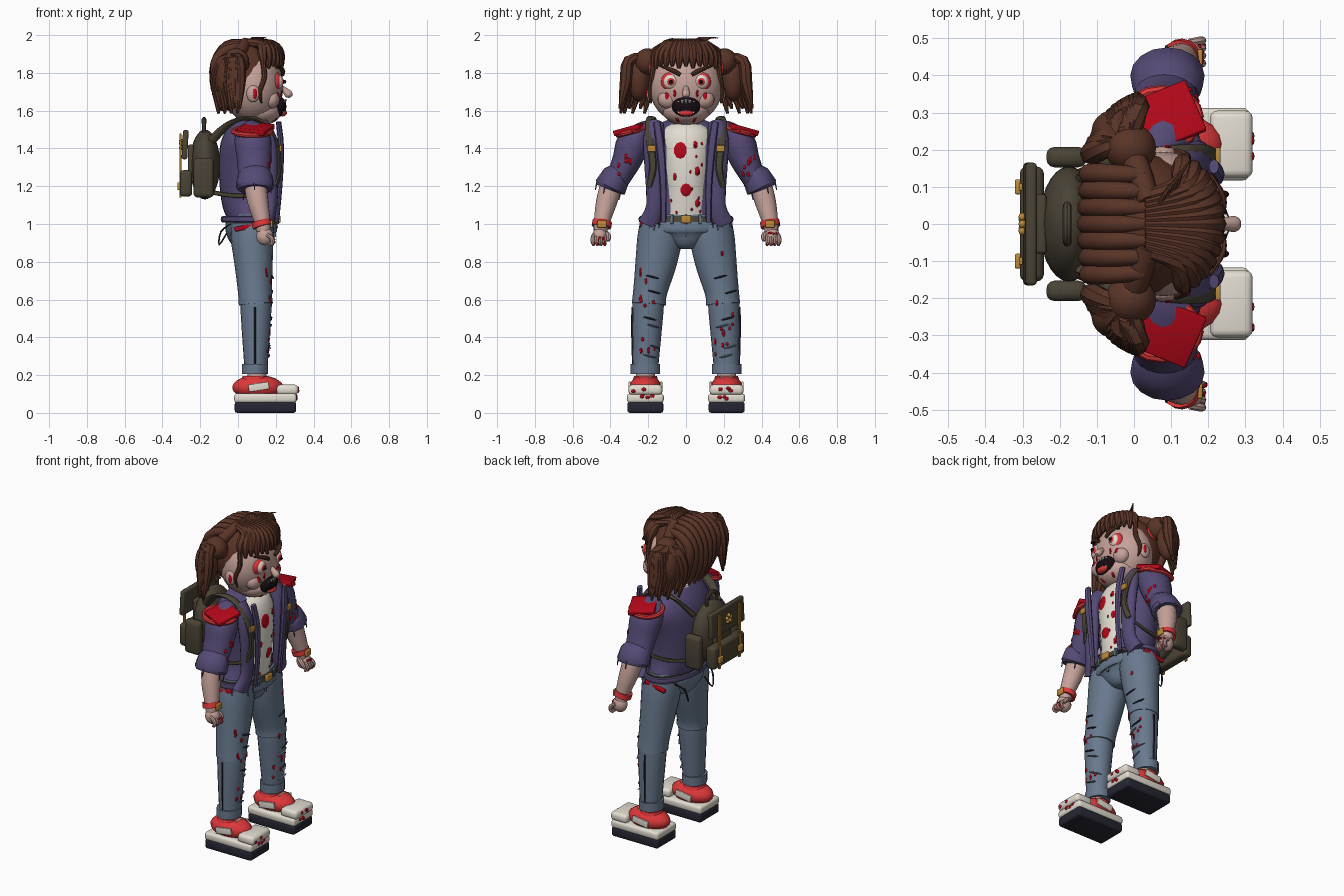
import bpy, bmesh, math, random
from mathutils import Vector, Matrix
random.seed(4)
HEX = dict(skin="c4a098", hair="5a372b", jacket="564b74", jeans="68788c", white="e2dcd0", red="dd3a3c",
           dark="2a2a36", pack="4c4538", gold="b9883c", blood="b0101f", black="1c1418")
MATS = {}
for k, h in HEX.items():
    m = bpy.data.materials.new(k)
    m.diffuse_color = [(int(h[i:i + 2], 16) / 255) ** 2.2 for i in (0, 2, 4)] + [1]
    MATS[k] = m


def finish(bm, name, col, angle=40):
    bmesh.ops.recalc_face_normals(bm, faces=bm.faces)
    me = bpy.data.meshes.new(name)
    bm.to_mesh(me)
    bm.free()
    for p in me.polygons:
        p.use_smooth = True
    me.set_sharp_from_angle(angle=math.radians(angle))
    me.materials.append(MATS[col])
    ob = bpy.data.objects.new(name, me)
    bpy.context.collection.objects.link(ob)
    return ob


def ball(name, c, r, col, rot=None, seg=20):
    bm = bmesh.new()
    M = Matrix.Translation(c) @ (rot or Matrix()) @ Matrix.Diagonal((*r, 1))
    bmesh.ops.create_uvsphere(bm, u_segments=seg, v_segments=seg * 2 // 3, radius=1, matrix=M)
    return finish(bm, name, col)


def box(name, c, size, col, bev=0.01, rot=None):
    bm = bmesh.new()
    bmesh.ops.create_cube(bm, size=1, matrix=Matrix.Diagonal((*size, 1)))
    if bev:
        bmesh.ops.bevel(bm, geom=bm.edges[:], offset=bev, segments=3, affect='EDGES', profile=0.5)
    bm.transform(Matrix.Translation(c) @ (rot or Matrix()))
    return finish(bm, name, col)


def loft(name, rows, col, hint=(1, 0, 0), seg=16, sub=3):
    """Elliptical sections along a path; row = x, y, z, radius along hint, radius across."""
    R = [list(r) + [r[3]] * (5 - len(r)) for r in rows]
    P = []
    for i in range(len(R) - 1):
        a, b, c, d = R[max(i - 1, 0)], R[i], R[i + 1], R[min(i + 2, len(R) - 1)]
        for j in range(sub):
            t = j / sub
            P.append([q + .5 * t * (s - p + t * (2 * p - 5 * q + 4 * s - u + t * (3 * (q - s) + u - p)))
                      for p, q, s, u in zip(a, b, c, d)])
    P.append(R[-1])
    bm, rings = bmesh.new(), []
    for i, p in enumerate(P):
        t = (Vector(P[min(i + 1, len(P) - 1)][:3]) - Vector(P[max(i - 1, 0)][:3])).normalized()
        h = Vector(hint)
        a = (h - t * h.dot(t)).normalized()
        b = t.cross(a)
        rings.append([bm.verts.new(Vector(p[:3]) + a * p[3] * math.cos(w) + b * p[4] * math.sin(w))
                      for w in (2 * math.pi * k / seg for k in range(seg))])
    for u, v in zip(rings, rings[1:]):
        for k in range(seg):
            bm.faces.new((u[k], u[k - 1], v[k - 1], v[k]))
    bm.faces.new(rings[0])
    bm.faces.new(rings[-1][::-1])
    return finish(bm, name, col)


def mark(name, y, z, w, h, col="blood", tilt=0, thick=.005):
    """Flat spot stuck onto the front surface."""
    hit, loc, nrm, *_ = bpy.context.scene.ray_cast(bpy.context.evaluated_depsgraph_get(), Vector((1, y, z)), Vector((-1, 0, 0)))
    if hit:
        rot = nrm.to_track_quat('X', 'Z').to_matrix().to_4x4() @ Matrix.Rotation(tilt, 4, 'X')
        ball(name, loc, (thick, w, h), col, rot, 8)


# torso, shirt, neck
loft("jacket_body", [(.065, 0, 1.03, .115, .22), (.06, 0, 1.06, .125, .205), (.05, 0, 1.14, .14, .185), (.045, 0, 1.3, .147, .205),
                     (.05, 0, 1.42, .142, .235), (.06, 0, 1.5, .11, .2), (.07, 0, 1.54, .08, .11)], "jacket", seg=28)
loft("shirt", [(.08, 0, 1.0, .11, .14), (.08, 0, 1.15, .13, .125), (.085, 0, 1.3, .135, .135), (.085, 0, 1.43, .125, .15),
               (.085, 0, 1.5, .1, .13), (.085, 0, 1.53, .07, .08)], "white", seg=24)
loft("shirt_collar", [(.102 * math.cos(a) + .09, .115 * math.sin(a), 1.5 - .05 * math.cos(a), .012)
                      for a in (math.pi * k / 8 for k in range(-8, 9))], "white", (0, 0, 1), 8, 2)
loft("neck", [(.08, 0, 1.46, .07), (.08, 0, 1.6, .07)], "skin")
# hips, belt, buckle
loft("hips", [(.08, 0, .87, .04, .04), (.08, 0, .89, .09, .09), (.07, 0, .94, .125, .19), (.07, 0, .98, .138, .222),
              (.07, 0, 1.05, .125, .215)], "jeans", seg=24)
loft("belt", [(.07, 0, 1.01, .142, .227), (.07, 0, 1.04, .138, .225)], "pack", seg=24, sub=1)
box("belt_buckle", (.215, 0, 1.025), (.02, .055, .04), "gold", .005)
box("zip_fly", (.195, 0, .965), (.012, .012, .07), "jeans", .003)
for k in range(-2, 3):
    box("belt_loop", (.21 - .011 * k * k, .075 * k, 1.025), (.016, .016, .05), "jeans" if k % 2 else "gold", .004)

for s in (-1, 1):
    # legs
    loft("thigh", [(.075, .135 * s, 1.0, .113, .11), (.075, .14 * s, .92, .113, .118), (.082, .158 * s, .8, .102, .11),
                   (.09, .19 * s, .64, .09, .09), (.094, .197 * s, .575, .09, .09)], "jeans", seg=20)
    loft("shin", [(.095, .2 * s, .6, .08, .08), (.095, .2 * s, .57, .083, .083), (.095, .207 * s, .42, .074, .077),
                  (.095, .215 * s, .22, .06, .066)], "jeans", seg=20)
    loft("trouser_cuff", [(.09, .215 * s, .205, .07, .078), (.09, .215 * s, .26, .07, .078)], "jeans", seg=16, sub=1)
    loft("ankle", [(.1, .215 * s, .16, .05), (.1, .215 * s, .22, .05)], "skin", seg=12, sub=1)
    loft("leg_seam", [(.09, .285 * s, .56, .005), (.09, .286 * s, .42, .005), (.09, .282 * s, .25, .004)], "dark", seg=6)
    # shoes
    box("shoe_outsole", (.145, .215 * s, .03), (.325, .19, .06), "dark", .014)
    box("shoe_midsole", (.145, .215 * s, .078), (.33, .195, .05), "white", .016)
    ball("shoe_upper", (.105, .215 * s, .135), (.135, .085, .065), "red")
    box("shoe_toe_cap", (.262, .215 * s, .122), (.115, .18, .055), "white", .02)
    loft("shoe_collar", [(.09, .215 * s, .17, .075, .068), (.09, .215 * s, .195, .066, .06)], "red")
    for q in (-1, 1):
        box("shoe_side_patch", (.11, (.215 + .084 * q) * s, .138), (.11, .012, .04), "white", .004, Matrix.Rotation(-.15, 4, 'Y'))
    for k in range(3):
        box("shoe_lace", (.16 + .02 * k, .215 * s, .19 - .012 * k), (.01, .07, .01), "white", .003)
    # arms
    loft("sleeve", [(.07, .2 * s, 1.5, .05), (.075, .235 * s, 1.49, .085, .05), (.08, .278 * s, 1.43, .098, .088),
                    (.085, .312 * s, 1.34, .09, .078), (.085, .35 * s, 1.26, .084, .066), (.09, .375 * s, 1.215, .08, .06)], "jacket", seg=20)
    loft("sleeve_cuff", [(.09, .352 * s, 1.262, .084, .066), (.09, .37 * s, 1.25, .095, .077), (.09, .4 * s, 1.195, .1, .085),
                         (.09, .405 * s, 1.182, .088, .074)], "jacket", seg=16, sub=1)
    for w in (-2.3, -.9, .4, 1.6):
        loft("cuff_thread", [(.09 + .09 * math.cos(w), (.4 + .07 * math.sin(w)) * s, 1.2 - .03 * math.sin(w) * -1, .005),
                             (.09 + .092 * math.cos(w), (.41 + .07 * math.sin(w)) * s, 1.15 + .03 * math.sin(w), .003)], "jacket", seg=6, sub=1)
    loft("forearm", [(.09, .39 * s, 1.22, .06), (.105, .42 * s, 1.12, .056), (.13, .446 * s, 1.01, .042), (.135, .453 * s, .96, .036)], "skin")
    loft("wristband", [(.122, .443 * s, 1.015, .052), (.13, .448 * s, .985, .052)], "red", sub=1)
    box("watch_face", (.178, .445 * s, 1.0), (.014, .05, .04), "gold", .005)
    ball("palm", (.142, .456 * s, .935), (.045, .04, .048), "skin")
    for k in range(4):
        y = (.428 + .02 * k) * s
        loft("finger", [(.15, y, .945, .011), (.178, y * 1.01, .925, .012), (.182, y * 1.01, .9, .011), (.165, y, .888, .006)], "skin", (0, 1, 0), 8)
        ball("fingernail", (.186, y * 1.01, .898 + .01 * (k % 2)), (.007, .008, .011), "red", seg=8)
    loft("thumb", [(.13, .425 * s, .955, .014), (.165, .41 * s, .935, .014), (.18, .412 * s, .91, .008)], "skin", (0, 1, 0), 8)
    # torn red shoulder flap
    box("shoulder_patch", (.095, .29 * s, 1.505), (.155, .15, .028), "blood", .005,
        Matrix.Rotation(-.27 * s, 4, 'X') @ Matrix.Rotation(.4 * s, 4, 'Z'))
    loft("shoulder_trim", [(.075 + .1 * math.cos(a), (.285 + .075 * math.sin(a)) * s, 1.49 - .02 * math.sin(a), .014)
                           for a in (math.pi * k / 8 for k in range(17))], "red", (0, 0, 1), 8, 1)
    # open jacket front and lapel
    loft("jacket_front", [(.15, .195 * s, 1.0, .035, .06), (.175, .165 * s, 1.1, .033, .045), (.18, .165 * s, 1.3, .035, .055),
                          (.165, .17 * s, 1.45, .04, .055), (.12, .16 * s, 1.53, .04, .045)], "jacket")
    loft("lapel", [(.205, .12 * s, 1.01, .012, .015), (.222, .12 * s, 1.2, .013, .018), (.228, .135 * s, 1.4, .016, .022),
                   (.215, .155 * s, 1.54, .014, .02)], "jacket", seg=8)
    loft("jacket_hem", [(.07 + .15 * math.cos(a), .24 * math.sin(a) * s, 1.025, .018, .012)
                        for a in (.75 + 2.39 * k / 9 for k in range(10))], "jacket", (0, 0, 1), 8, 1)
    for k in range(5):
        loft("jacket_thread", [(.2 - .02 * k, (.14 + .022 * k) * s, 1.01, .005), (.21 - .02 * k, (.145 + .025 * k) * s, .98 - .015 * (k % 2), .002)],
             "jacket", (0, 1, 0), 6, 1)
    # backpack straps and side pockets
    loft("pack_strap", [(-.14, .12 * s, 1.44, .012, .024), (-.06, .16 * s, 1.52, .012, .024), (.03, .18 * s, 1.56, .012, .024),
                        (.13, .19 * s, 1.54, .012, .024), (.2, .19 * s, 1.44, .012, .022), (.22, .175 * s, 1.3, .012, .02),
                        (.2, .195 * s, 1.2, .01, .018)], "pack", (.6, 0, .8), 8)
    loft("pack_lower_strap", [(.2, .195 * s, 1.2, .012, .008), (.1, .205 * s, 1.16, .012, .008), (-.02, .19 * s, 1.15, .012, .008),
                              (-.15, .14 * s, 1.17, .012, .008)], "pack", (0, 0, 1), 8)
    box("strap_buckle", (.226, .183 * s, 1.4), (.014, .045, .035), "gold", .004)
    box("pack_side_pocket", (-.182, .18 * s, 1.245), (.108, .055, .21), "pack", .022)
    box("pack_gold_strap", (-.305, .1 * s, 1.31), (.01, .02, .34), "gold", .003)
    box("pack_clasp", (-.312, .1 * s, 1.2), (.018, .04, .04), "gold", .005)
    loft("hip_chain", [(-.04, .17 * s, 1.0, .005), (-.09, .14 * s, .96, .005), (-.1, .12 * s, .89, .005), (-.06, .1 * s, .95, .005)],
         "dark", (0, 1, 0), 6)
    box("hip_red_cloth", (.05, .236 * s, .985), (.14, .02, .025), "blood", .006, Matrix.Rotation(-.2, 4, 'Y'))

# backpack
ball("pack_body", (-.175, 0, 1.315), (.08, .155, .185), "pack", seg=28)
box("pack_flap", (-.28, 0, 1.42), (.03, .33, .155), "pack", .01, Matrix.Rotation(.05, 4, 'Y'))
box("pack_front_pocket", (-.275, 0, 1.215), (.065, .31, .14), "pack", .02)
box("pack_bridge", (-.25, 0, 1.32), (.03, .16, .2), "pack", .01)
loft("pack_handle", [(-.18, -.05, 1.48, .01), (-.18, -.045, 1.535, .012), (-.18, 0, 1.555, .012), (-.18, .045, 1.535, .012), (-.18, .05, 1.48, .01)], "pack", seg=8)
for a in range(5):
    ball("pack_badge", (-.3, .02 * math.sin(a * 1.257), 1.42 + .02 * math.cos(a * 1.257)), (.012, .012, .012), "gold", seg=8)

# head and face
ball("head", (.08, 0, 1.73), (.16, .195, .2), "skin", seg=32)
ball("jaw", (.12, 0, 1.6), (.112, .125, .078), "skin")
loft("nose", [(.22, 0, 1.73, .012), (.25, 0, 1.705, .018), (.27, 0, 1.685, .022), (.279, 0, 1.672, .01)], "skin", (0, 1, 0), 10)
ball("mouth", (.213, 0, 1.622), (.043, .075, .055), "black")
ball("tongue", (.236, 0, 1.588), (.023, .042, .018), "red")
for k in range(-3, 4):
    for z, u in ((1.66 - .0025 * k * k, -1), (1.58 + .0025 * k * k, 1)):
        loft("tooth", [(.248 - .003 * k * k, .019 * k, z, .009), (.252 - .003 * k * k, .019 * k, z + .024 * u, .002)], "white", seg=6, sub=1)
for s in (-1, 1):
    for nm, x, r, c in (("eye_rim", .2, .052, "red"), ("eyeball", .21, .04, "white"), ("iris", .229, .023, "red"), ("pupil", .242, .01, "black")):
        ball(nm, (x, .08 * s, 1.753), (.03 if r > .03 else .014, r, r), c)
    loft("eyebrow", [(.236, .03 * s, 1.79, .01), (.236, .075 * s, 1.815, .012), (.205, .135 * s, 1.835, .005)], "hair", (0, 0, 1), 8)
    ball("ear", (.08, .19 * s, 1.69), (.035, .02, .045), "skin")
    ball("ear_stain", (.09, .207 * s, 1.69), (.012, .006, .028), "blood", seg=8)
    ball("cheek", (.175, .095 * s, 1.66), (.045, .055, .05), "skin")

# hair cap, fringe, back locks, pigtails
ball("hair_cap", (.03, 0, 1.775), (.168, .188, .2), "hair", seg=28)
for k in range(-6, 7):
    a = k * .2
    c, d = math.cos(a), math.sin(a)
    loft("fringe_lock", [(.03, .012 * k, 1.965, .018), (.085 + .09 * c, .11 * d, 1.95, .026), (.08 + .14 * c, .17 * d, 1.9, .028),
                         (.08 + .155 * c, .19 * d, 1.835 - .012 * (k % 2), .008)], "hair", (0, 1, 0), 8)
for k in range(-3, 4):
    e = .0025 * k * k
    loft("back_lock", [(.03, .044 * k, 1.96 - e, .02), (-.06, .045 * k, 1.945 - e, .026), (-.12, .045 * k, 1.85, .028),
                       (-.12 + e, .043 * k, 1.72, .026), (-.085 + e, .038 * k, 1.6, .008)], "hair", (0, 1, 0), 10)
for s in (-1, 1):
    loft("side_lock", [(.13, .17 * s, 1.87, .014), (.14, .18 * s, 1.78, .014), (.115, .192 * s, 1.7, .012), (.125, .185 * s, 1.64, .004)], "hair", (1, 0, 0), 8)
    loft("upper_side_lock", [(.04, .06 * s, 1.96, .03), (.01, .15 * s, 1.91, .035), (-.01, .2 * s, 1.87, .03)], "hair", (1, 0, 0), 10)
    ball("hair_tie", (.0, .19 * s, 1.85), (.06, .025, .06), "red")
    ball("pigtail_root", (-.01, .205 * s, 1.86), (.07, .065, .07), "hair")
    ball("pigtail_core", (-.045, .25 * s, 1.77), (.07, .06, .12), "hair")
    # locks fan from behind the head round to the outer side
    for k in range(11):
        t = k / 10
        w = .25 * math.sin(t * math.pi)
        x, y = -.115 + .125 * t, .19 + .13 * t + .12 * w
        loft("pigtail_lock", [(-.015, .21, 1.875, .025), (x * .7, .06 + y * .76, 1.865, .03), (x, y, 1.75 - .01 * (k % 2), .031),
                              (x * .9, y + .03, 1.585 + .025 * (k % 3), .007)] if s > 0 else
             [(-.015, -.21, 1.875, .025), (x * .7, -.06 - y * .76, 1.865, .03), (x, -y, 1.75 - .01 * (k % 2), .031),
              (x * .9, -y - .03, 1.585 + .025 * (k % 3), .007)], "hair", (.7, .7 * -s, 0), 8)
for k in range(6):
    loft("stray_hair", [(.06 + .01 * k, .03 + .01 * k, 1.96, .006), (.075 + .01 * k, .07 + .012 * k, 1.985, .005),
                        (.1 + .01 * k, .11 + .012 * k, 1.985, .002)], "hair", (1, 0, 0), 6)

# blood marks, tears and rips
bpy.context.view_layer.update()
for s in (-1, 1):
    for y, z, w, h in ((.1, 1.685, .012, .03), (.06, 1.69, .007, .02), (.045, 1.55, .008, .02)):
        mark("blood_tear", y * s, z, w, h)
    for z in (.72, .64, .5, .46, .35, .3):
        mark("jeans_rip", (.2 + .04 * random.uniform(-1, 1)) * s, z, .04, .005, "jeans" if z < .5 else "dark", .25 * s, .008)
    for k in range(11):
        mark("jeans_blood", (.2 + random.uniform(-.05, .05)) * s, random.uniform(.28, .85), .008, random.uniform(.008, .02))
    for k in range(6):
        mark("sleeve_blood", (.33 + random.uniform(-.04, .04)) * s, random.uniform(1.26, 1.36), .009, random.uniform(.01, .018))
        mark("shoe_blood", (.215 + random.uniform(-.07, .07)) * s, random.uniform(.07, .13), .012, .01)
        mark("hand_blood", (.455 + random.uniform(-.03, .03)) * s, random.uniform(.9, .96), .007, .007)
for y, z, w, h in ((-.03, 1.39, .035, .045), (.0, 1.18, .03, .035), (.06, 1.28, .015, .025), (-.06, 1.25, .01, .02), (.05, 1.42, .012, .02), (.06, 1.11, .012, .022)):
    mark("shirt_blood", y, z, w, h)
for k in range(14):
    mark("shirt_spot", random.uniform(-.09, .09), random.uniform(1.06, 1.44), .006, .009)
